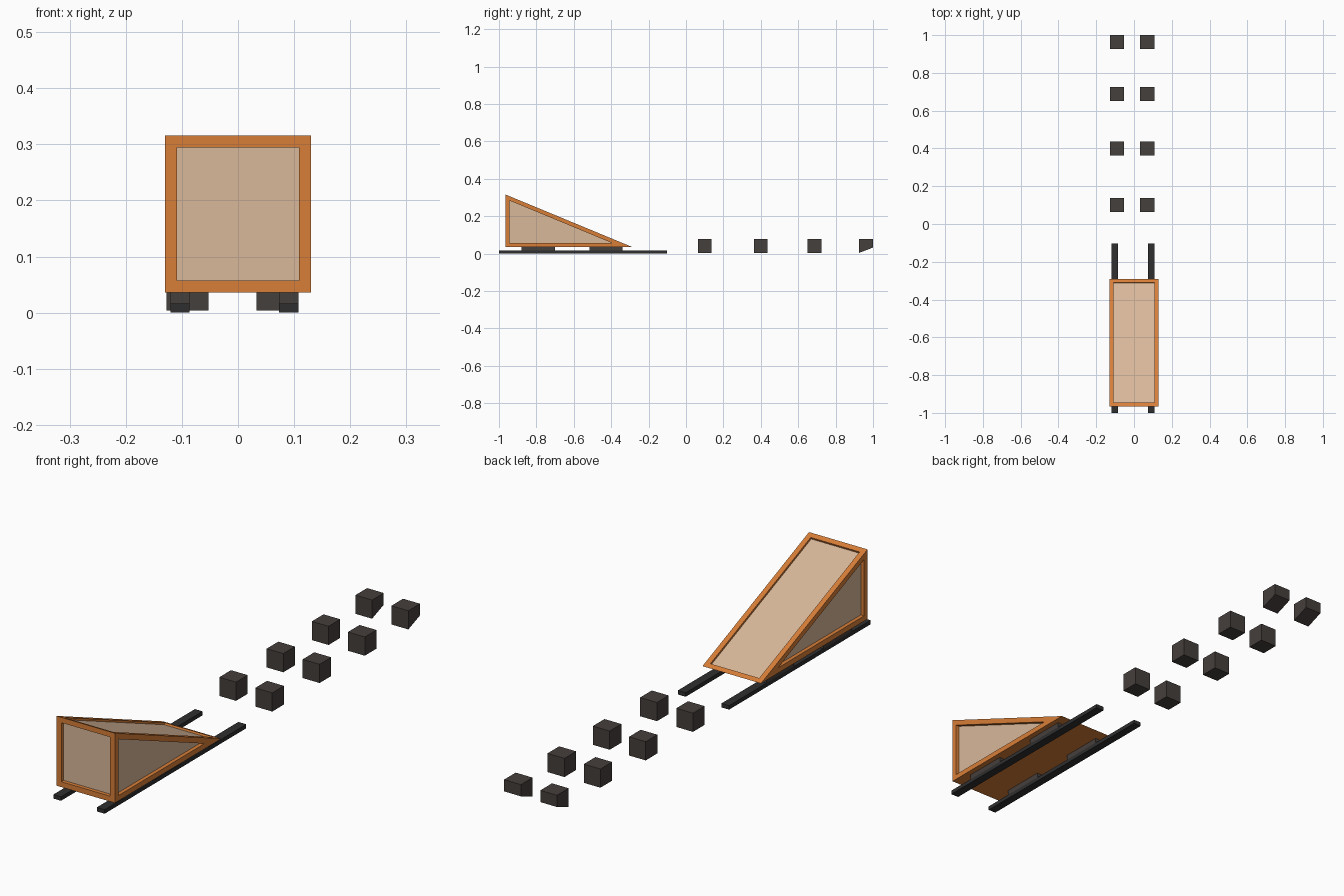
import bpy, bmesh
from mathutils import Vector

if "Cube" in bpy.data.objects:
    bpy.data.objects.remove(bpy.data.objects["Cube"])


def material(name, rgb):
    m = bpy.data.materials.new(name)
    m.diffuse_color = (*rgb, 1)
    m.use_nodes = True
    m.node_tree.nodes["Principled BSDF"].inputs["Base Color"].default_value = m.diffuse_color
    return m


ORANGE = material("orange_wood", (0.69, 0.21, 0.04))
TAN = material("tan_panel", (0.69, 0.48, 0.32))
RAIL = material("black_rail", (0.028, 0.028, 0.03))
BLOCK = material("dark_block", (0.06, 0.05, 0.045))


def finish(bm, name, mats):
    bmesh.ops.recalc_face_normals(bm, faces=bm.faces)
    me = bpy.data.meshes.new(name)
    bm.to_mesh(me)
    bm.free()
    for m in mats:
        me.materials.append(m)
    ob = bpy.data.objects.new(name, me)
    bpy.context.collection.objects.link(ob)
    return ob


def prism(profile, x0, x1):
    """Extrude a (y, z) profile from x0 to x1."""
    bm = bmesh.new()
    face = bm.faces.new([bm.verts.new((x0, y, z)) for y, z in profile])
    ext = bmesh.ops.extrude_face_region(bm, geom=[face])["geom"]
    verts = [g for g in ext if isinstance(g, bmesh.types.BMVert)]
    bmesh.ops.translate(bm, verts=verts, vec=(x1 - x0, 0, 0))
    bmesh.ops.recalc_face_normals(bm, faces=bm.faces)
    return bm


def box(name, x, y, z, mat):
    profile = [(y[0], z[0]), (y[1], z[0]), (y[1], z[1]), (y[0], z[1])]
    return finish(prism(profile, *x), name, [mat])


# Wedge ramp: framed, recessed panels on every face but the flat bottom
bm = prism([(-0.966, 0.036), (-0.29, 0.036), (-0.966, 0.316)], -0.13, 0.13)
panels = [f for f in bm.faces if f.normal.z > -0.9]
for f in panels:
    bmesh.ops.inset_individual(bm, faces=[f], thickness=0.0215, use_even_offset=True)
    f.normal_update()
    depth = 0.008 if f.normal.z > 0.5 else 0.015
    n = f.normal.copy()
    f.material_index = 1
    new = bmesh.ops.extrude_discrete_faces(bm, faces=[f])["faces"]
    for g in new:
        bmesh.ops.translate(bm, verts=list(g.verts), vec=-n * depth)
for f in bm.faces:
    # recess walls share the frame colour; only the inner panel stays tan
    if f.material_index == 1:
        c = f.calc_center_median()
        inner = all(len(e.link_faces) == 2 for e in f.edges)
        f.material_index = 1 if inner and f.calc_area() > 0.02 else 0
finish(bm, "wedge_ramp", [ORANGE, TAN])

# Skid rails with two spacer pads each, under the wedge
for side, xs in (("left", (-0.12, -0.086)), ("right", (0.073, 0.108))):
    box(f"{side}_rail", xs, (-1.0, -0.102), (0.0, 0.016), RAIL)
    for i, ys in enumerate(((-0.88, -0.70), (-0.515, -0.34))):
        box(f"{side}_spacer_{i + 1}", xs, ys, (0.016, 0.036), BLOCK)

# Two rows of loose blocks; the last pair has a sloped underside
for side, xs in (("left", (-0.127, -0.053)), ("right", (0.033, 0.108))):
    for i, y in enumerate((0.063, 0.363, 0.65)):
        box(f"{side}_block_{i + 1}", xs, (y, y + 0.074), (0.004, 0.079), BLOCK)
    profile = [(0.926, 0.004), (1.0, 0.032), (1.0, 0.079), (0.926, 0.079)]
    finish(prism(profile, *xs), f"{side}_sloped_block", [BLOCK])
